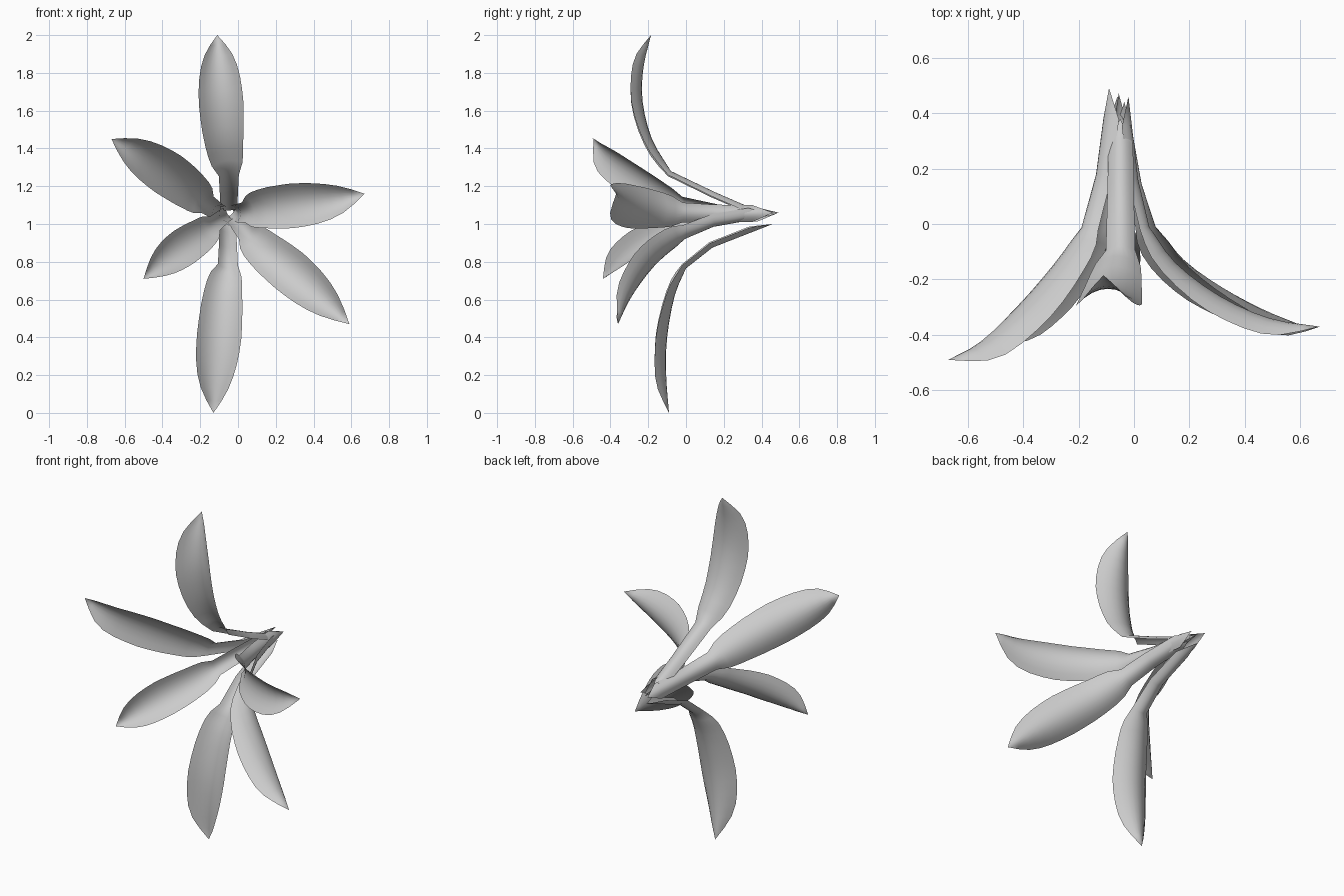
import bpy, bmesh
from mathutils import Vector

if "Cube" in bpy.data.objects:
    bpy.data.objects.remove(bpy.data.objects["Cube"])

# half width and trough depth along a petal: stem stations, then the blade
WIDTH = [0.0, .045, .047, .053, .082, .094, .102, .11, .115, .118, .115, .108, .095, .073, .04, 0.0]
DEPTH = [0.0, .030, .030, .028, .038, .044, .047, .052, .057, .06, .06, .06, .058, .048, .026, 0.0]
ACROSS = 8


def catmull(a, b, c, d, t):
    return 0.5 * (2 * b + (c - a) * t + (2 * a - 5 * b + 4 * c - d) * t * t
                  + (3 * b - a - 3 * c + d) * t ** 3)


def resample(v, first=3, n=3):
    """Straight stem stations, then a smooth blade."""
    out = list(v[:first])
    for i in range(first, len(v) - 1):
        a = v[i - 1] if i > first else 2 * v[i] - v[i + 1]
        d = v[i + 2] if i + 2 < len(v) else 2 * v[i + 1] - v[i]
        out += [catmull(a, v[i], v[i + 1], d, k / n) for k in range(n)]
    return out + [v[-1]]


def petal(name, pts, scale=1.0):
    p = [Vector(q) for q in pts]
    p.insert(1, p[0].lerp(p[1], 0.35))          # full stem width soon after the point
    p = resample(p)
    radial = p[-1] - p[0]
    radial.y = 0
    side = Vector((0, 1, 0)).cross(radial).normalized()
    inward = Vector((0, -1, 0)) - radial.normalized()
    bm = bmesh.new()
    rows = []
    for i, c in enumerate(p):
        t = (p[min(i + 1, len(p) - 1)] - p[max(i - 1, 0)]).normalized()
        s = (side - t * side.dot(t)).normalized()
        n = t.cross(s)
        if n.dot(inward) < 0:
            n = -n
        if WIDTH[i] == 0:
            rows.append([bm.verts.new(c)] * (ACROSS + 1))
            continue
        row = []
        for k in range(ACROSS + 1):
            u = 2 * k / ACROSS - 1
            row.append(bm.verts.new(c + (s * u * WIDTH[i] + n * u * u * DEPTH[i]) * scale))
        rows.append(row)
    for a, b in zip(rows, rows[1:]):
        for k in range(ACROSS):
            f = list(dict.fromkeys((a[k], a[k + 1], b[k + 1], b[k])))
            bm.faces.new(f).smooth = True
    me = bpy.data.meshes.new(name)
    bm.to_mesh(me)
    bm.free()
    bpy.context.collection.objects.link(bpy.data.objects.new(name, me))


# spine of each petal: base point, stem middle, stem end, blade, tip
petal("top_petal", [(-.05, .38, 1.07), (-.05, .15, 1.17), (-.05, -.08, 1.28),
      (-.075, -.18, 1.45), (-.09, -.23, 1.65), (-.1, -.225, 1.83), (-.11, -.185, 2.0)])
petal("bottom_petal", [(-.06, .46, 1.0), (-.055, .14, .875), (-.055, 0, .765),
      (-.08, -.06, .62), (-.1, -.1, .4), (-.12, -.105, .2), (-.13, -.09, 0)])
petal("upper_left_petal", [(-.09, .49, 1.06), (-.13, .18, 1.08), (-.18, -.01, 1.115),
      (-.27, -.14, 1.19), (-.4, -.29, 1.285), (-.54, -.42, 1.375), (-.67, -.49, 1.45)])
petal("lower_left_petal", [(-.055, .47, 1.05), (-.09, .16, 1.03), (-.14, -.02, .99),
      (-.21, -.14, .93), (-.31, -.26, .86), (-.41, -.36, .785), (-.5, -.44, .71)], 0.85)
petal("right_petal", [(-.02, .46, 1.06), (.015, .16, 1.06), (.055, -.01, 1.065),
      (.15, -.14, 1.085), (.31, -.26, 1.1), (.49, -.34, 1.12), (.67, -.37, 1.16)])
petal("lower_right_petal", [(-.035, .44, 1.05), (.015, .15, 1.0), (.06, 0, .94),
      (.15, -.12, .85), (.29, -.22, .735), (.44, -.3, .605), (.59, -.36, .47)])
